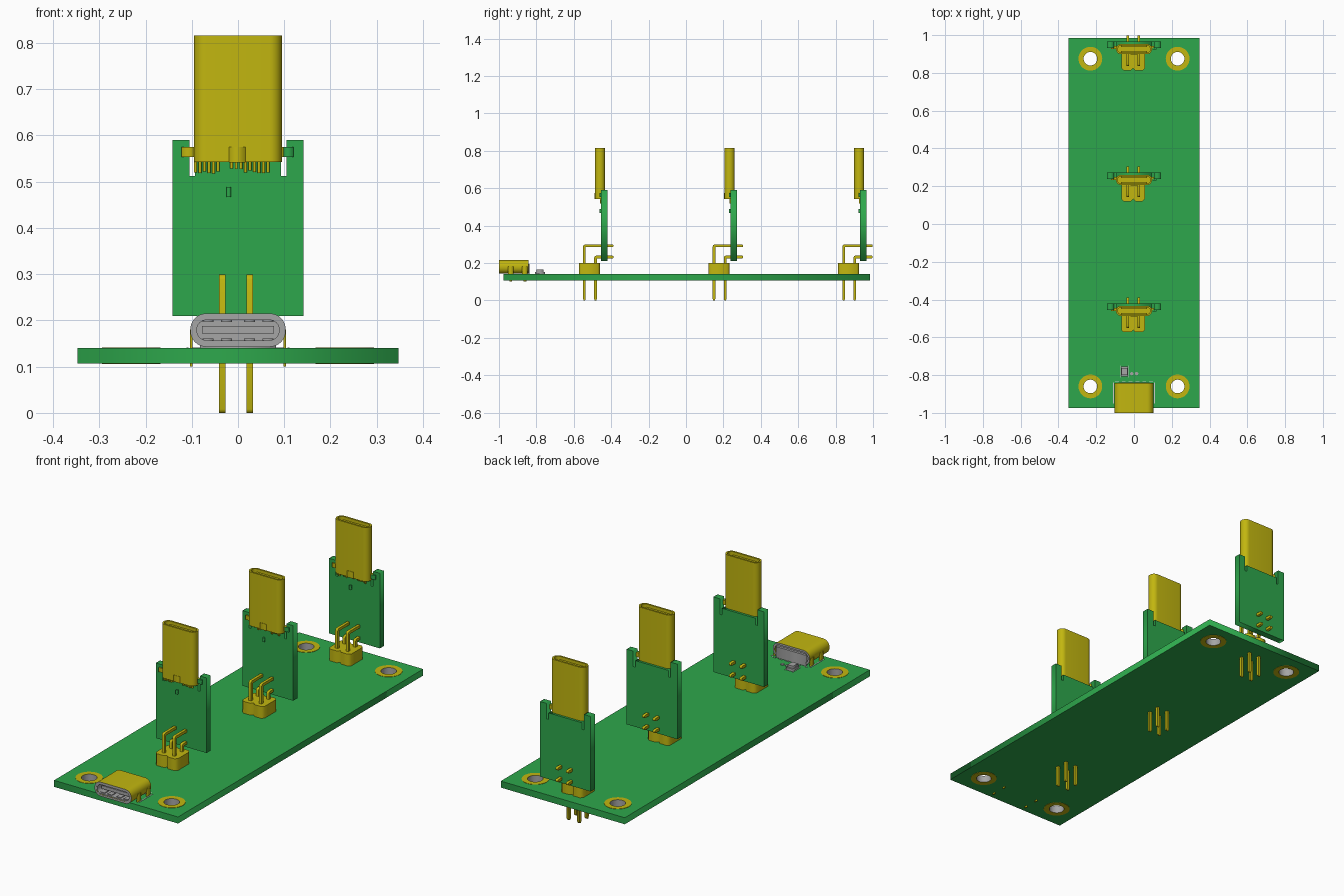
import bpy, bmesh, math, random
from mathutils import Matrix

if "Cube" in bpy.data.objects:
    bpy.data.objects.remove(bpy.data.objects["Cube"])

random.seed(4)


def colour(name, rgb):
    m = bpy.data.materials.new(name)
    m.diffuse_color = (*rgb, 1)
    m.use_nodes = True
    m.node_tree.nodes["Principled BSDF"].inputs["Base Color"].default_value = m.diffuse_color
    return m


GREEN = colour("board green", (0.027, 0.39, 0.072))
GOLD = colour("gold metal", (0.54, 0.47, 0.005))
GREY = colour("grey metal", (0.38, 0.38, 0.38))
PALE = colour("pale ink", (0.60, 0.62, 0.60))

# Local (a, b, depth) to world for each extrusion axis
AXES = {
    'Z': Matrix.Identity(4),
    'Y': Matrix(((1, 0, 0, 0), (0, 0, -1, 0), (0, 1, 0, 0), (0, 0, 0, 1))),
    'X': Matrix(((0, 0, 1, 0), (1, 0, 0, 0), (0, 1, 0, 0), (0, 0, 0, 1))),
}


def plate(name, loops, lo, hi, mat, axis='Z', smooth=False):
    """Extrude a filled outline (inner loops become holes) from lo to hi along axis."""
    cu = bpy.data.curves.new(name, 'CURVE')
    cu.dimensions = '2D'
    cu.fill_mode = 'BOTH'
    cu.extrude = (hi - lo) / 2
    for loop in loops:
        sp = cu.splines.new('POLY')
        sp.points.add(len(loop) - 1)
        for p, (a, b) in zip(sp.points, loop):
            p.co = (a, b, 0, 1)
        sp.use_cyclic_u = True
    tmp = bpy.data.objects.new("temp", cu)
    bpy.context.collection.objects.link(tmp)
    bpy.context.view_layer.update()
    dg = bpy.context.evaluated_depsgraph_get()
    me = bpy.data.meshes.new_from_object(tmp.evaluated_get(dg))
    bpy.data.objects.remove(tmp)
    bm = bmesh.new()
    bm.from_mesh(me)
    bmesh.ops.remove_doubles(bm, verts=bm.verts, dist=1e-5)
    mid = (lo + hi) / 2
    bm.transform(AXES[axis] @ Matrix.Translation((0, 0, -mid if axis == 'Y' else mid)))
    bmesh.ops.recalc_face_normals(bm, faces=bm.faces)
    bm.to_mesh(me)
    bm.free()
    me.name = name
    me.materials.clear()
    me.materials.append(mat)
    ob = bpy.data.objects.new(name, me)
    bpy.context.collection.objects.link(ob)
    if smooth:
        bpy.ops.object.select_all(action='DESELECT')
        ob.select_set(True)
        bpy.context.view_layer.objects.active = ob
        bpy.ops.object.shade_smooth_by_angle(angle=math.radians(35))
    return ob


def rect(a0, a1, b0, b1):
    return [(a0, b0), (a1, b0), (a1, b1), (a0, b1)]


def box(name, x0, x1, y0, y1, z0, z1, mat):
    return plate(name, [rect(x0, x1, y0, y1)], z0, z1, mat)


def circle(cx, cy, r, n=32):
    return [(cx + r * math.cos(2 * math.pi * i / n), cy + r * math.sin(2 * math.pi * i / n))
            for i in range(n)]


def rounded(cx, cy, hw, hh, r, n=8):
    """Rounded rectangle outline."""
    pts = []
    for q, (sx, sy) in enumerate(((1, 1), (-1, 1), (-1, -1), (1, -1))):
        for i in range(n + 1):
            t = math.pi / 2 * (q + i / n)
            pts.append((cx + sx * (hw - r) + r * math.cos(t), cy + sy * (hh - r) + r * math.sin(t)))
    return pts


# Base board with four plated mounting holes
holes = [(sx * 0.231, y) for sx in (-1, 1) for y in (-0.86, 0.875)]
plate("base_board", [rect(-0.347, 0.347, -0.975, 0.985)] + [circle(x, y, 0.05) for x, y in holes],
      0.107, 0.14, GREEN)
for x, y in holes:
    ring = plate("mounting_ring", [circle(x, y, 0.063), circle(x, y, 0.036)],
                 0.1055, 0.1415, GOLD, smooth=True)
    ring.data.materials.append(GREY)
    for f in ring.data.polygons:  # grey barrel inside the hole
        if abs(f.normal.z) < 0.5 and math.hypot(f.center.x - x, f.center.y - y) < 0.05:
            f.material_index = 1


def bent_pin(x, y, top, end):
    """Square pin rising through the base board and bending towards the back."""
    w, c = 0.007, 0.010
    prof = [(y - 0.004, 0), (y + 0.004, 0), (y + w, 0.008), (y + w, top - 2 * w),
            (end - 0.004, top - 2 * w), (end, top - 2 * w + 0.003), (end, top - 0.003),
            (end - 0.004, top), (y - w + c, top), (y - w + 0.003, top - 0.003),
            (y - w, top - c), (y - w, 0.008)]
    plate("header_pin", [prof], x - w, x + w, GOLD, 'X')


def module(dy):
    """Upright plug board with its header."""
    yf, yb = -0.4545 + dy, -0.421 + dy

    # Upright board with corner posts and narrow slots beside the plug
    half = [(0.142, 0.21), (0.142, 0.59), (0.105, 0.59), (0.105, 0.512), (0.093, 0.512), (0.093, 0.545)]
    plate("upright_board", [half + [(-x, z) for x, z in reversed(half)]], yf, yb, GREEN, 'Y')
    for x0, x1, z0, z1 in ((-0.025, -0.015, 0.467, 0.488), (0.098, 0.12, 0.553, 0.575)):
        box("board_chip", x0, x1, yf - 0.008, yf + 0.002, z0, z1, GREEN)

    # Plug shell, its inner core and contact blades
    py = -0.460 + dy
    plate("plug_shell", [rounded(0, py, 0.095, 0.027, 0.0265), rounded(0, py, 0.086, 0.018, 0.0175)],
          0.543, 0.816, GOLD, smooth=True)
    plate("plug_core", [rounded(0, py, 0.088, 0.020, 0.0195)], 0.545, 0.64, GOLD, smooth=True)
    for s in (-1, 1):
        box("contact_bar", -0.07, 0.07, py + s * 0.014 - 0.004, py + s * 0.014 + 0.004, 0.63, 0.80, GOLD)
    box("plug_tab", -0.122, -0.09, yf - 0.006, yf + 0.010, 0.553, 0.575, GOLD)
    box("plug_tab", 0.09, 0.106, yf - 0.006, yf + 0.010, 0.553, 0.575, GOLD)
    box("plug_clip", -0.019, 0.016, py - 0.0285, py - 0.02, 0.542, 0.575, GOLD)

    # Solder fingers under the plug
    for i in range(17):
        x = -0.092 + i * 0.0098
        if not -0.04 < x < -0.018:
            box("solder_finger", x - 0.0032, x + 0.0032, yf - 0.006, yf + 0.002,
                random.uniform(0.517, 0.53), 0.548, GOLD)

    # Header block: two chamfered cells side by side
    cx, y0, y1, c = -0.0045, -0.573 + dy, -0.46 + dy, 0.012
    right = [(0, y0 + c), (c, y0), (0.062 - c, y0), (0.062, y0 + c),
             (0.062, y1 - c), (0.062 - c, y1), (c, y1), (0, y1 - c)]
    left = [(-x, y) for x, y in reversed(right[1:-1])]
    plate("header_block", [[(cx + x, y) for x, y in right + left]], 0.14, 0.2, GOLD)
    for x in (-0.034, 0.025):
        bent_pin(x, -0.543 + dy, 0.299, -0.388 + dy)
        bent_pin(x, -0.484 + dy, 0.239, -0.388 + dy)


for k in range(3):
    module(k * 0.693)

# Front socket: gold shell with grey mouth and insert
shell = plate("socket_shell", [rounded(0, 0.179, 0.103, 0.036, 0.034), rounded(0, 0.179, 0.093, 0.026, 0.025)],
              -1.0, -0.842, GOLD, 'Y', smooth=True)
shell.data.materials.append(GREY)
for f in shell.data.polygons:
    if abs(f.normal.y) > 0.7:
        f.material_index = 1
plate("socket_liner", [rounded(0, 0.179, 0.095, 0.028, 0.027), rounded(0, 0.179, 0.089, 0.022, 0.021)],
      -0.998, -0.85, GREY, 'Y', smooth=True)
plate("socket_insert", [rounded(0, 0.179, 0.091, 0.024, 0.023)], -0.90, -0.85, GREY, 'Y')
plate("socket_tongue", [rect(-0.078, 0.078, 0.172, 0.188)], -0.98, -0.89, GREY, 'Y')
box("socket_rear", -0.082, 0.082, -0.86, -0.838, 0.14, 0.195, GREY)
for s in (-1, 1):
    for y in (-0.937, -0.862):
        a, b = sorted((s * 0.098, s * 0.104))
        box("socket_leg", a, b, y - 0.014, y + 0.014, 0.14, 0.18, GOLD)
        box("socket_leg_tip", a, b, y - 0.008, y + 0.008, 0.10, 0.145, GOLD)
    for x in (0.025, 0.065):  # spring catches inside the mouth
        for z in (0.156, 0.199):
            box("socket_spring", s * x - 0.012, s * x + 0.012, -0.99, -0.95, z - 0.002, z + 0.005, GREY)

# Small lamp and neighbouring solder pads
box("lamp_body", -0.066, -0.034, -0.80, -0.762, 0.14, 0.164, GREY)
box("lamp_base", -0.068, -0.032, -0.807, -0.754, 0.14, 0.153, GREY)
for x in (-0.012, 0.014):
    plate("small_pad", [circle(x, -0.792, 0.009, 12)], 0.14, 0.143, GREY)

# Printed outline around the socket and lamp
for s in (-1, 1):
    box("ink_line", s * 0.109 - 0.002, s * 0.109 + 0.002, -0.95, -0.84, 0.14, 0.1415, PALE)
    box("ink_line", -0.05 + s * 0.022 - 0.0015, -0.05 + s * 0.022 + 0.0015, -0.812, -0.75, 0.14, 0.1415, PALE)
for i in range(6):
    x = -0.09 + i * 0.036
    box("ink_dash", x - 0.01, x + 0.01, -0.834, -0.831, 0.14, 0.1415, PALE)
